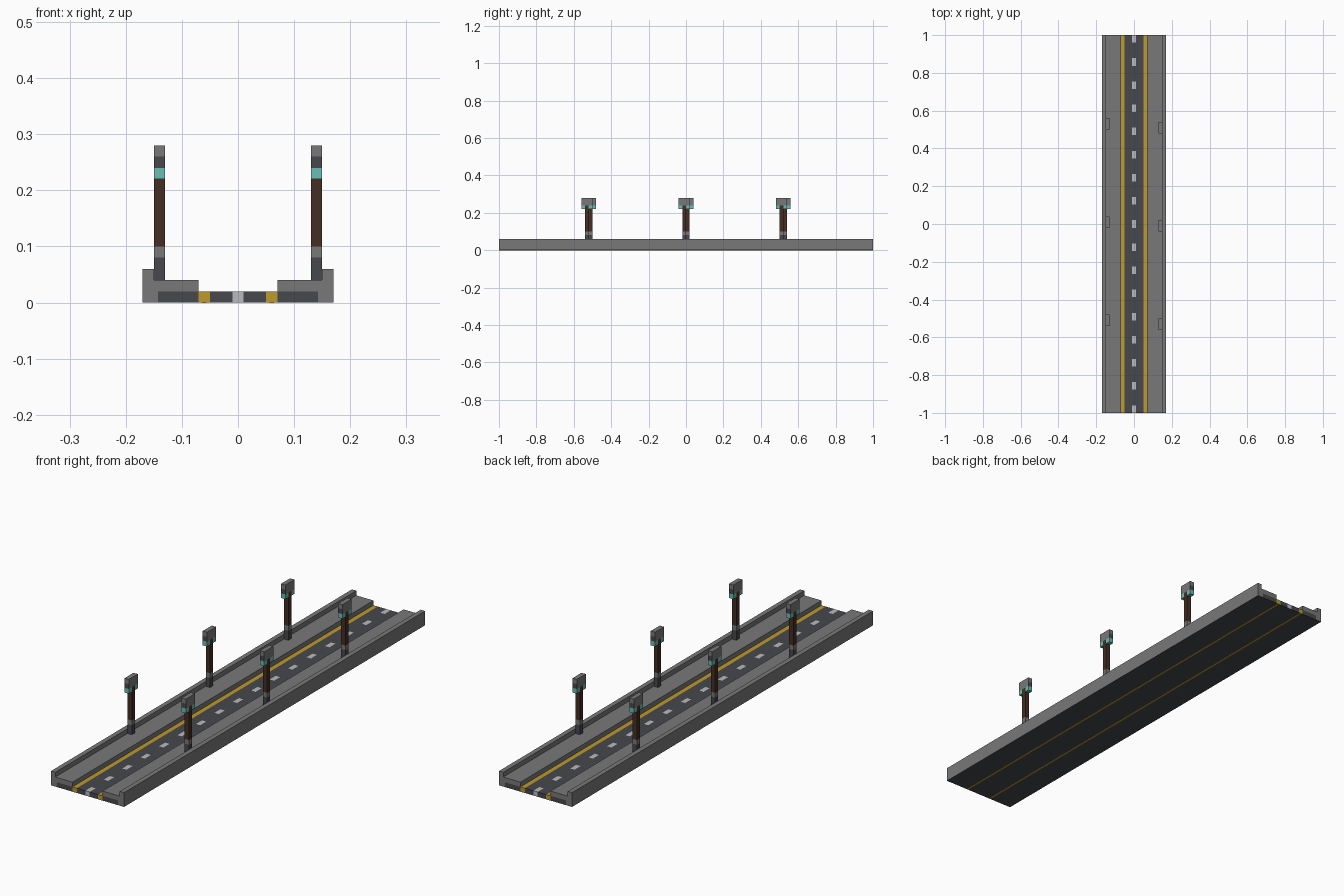
import bpy, bmesh

cube = bpy.data.objects.get("Cube")
if cube:
    bpy.data.objects.remove(cube, do_unlink=True)


def material(name, rgb):
    m = bpy.data.materials.new(name)
    m.use_nodes = True
    m.diffuse_color = (*rgb, 1)
    m.node_tree.nodes["Principled BSDF"].inputs["Base Color"].default_value = (*rgb, 1)
    return m


GREY = material("concrete grey", (0.19, 0.19, 0.19))
DARK = material("asphalt dark", (0.062, 0.065, 0.073))
YELLOW = material("line yellow", (0.51, 0.32, 0.025))
WHITE = material("dash white", (0.5, 0.5, 0.52))
BROWN = material("post brown", (0.059, 0.027, 0.017))
CYAN = material("lamp cyan", (0.147, 0.51, 0.46))

U = 0.02        # block size
HALF = 1.0      # half the road length


def finish(name, bm, mats, rule=None):
    bmesh.ops.recalc_face_normals(bm, faces=bm.faces)
    bm.normal_update()
    if rule:
        for f in bm.faces:
            f.material_index = int(rule(f))
    me = bpy.data.meshes.new(name)
    bm.to_mesh(me)
    bm.free()
    for m in mats:
        me.materials.append(m)
    ob = bpy.data.objects.new(name, me)
    bpy.context.collection.objects.link(ob)
    return ob


def box(name, x, y, z, mats, rule=None):
    """Box from (low, high) ranges on each axis."""
    bm = bmesh.new()
    bmesh.ops.create_cube(bm, size=1)
    for v in bm.verts:
        v.co = [(a + b) / 2 + c * (b - a) for (a, b), c in zip((x, y, z), v.co)]
    return finish(name, bm, mats, rule)


def extrude_profile(name, points, mats, rule=None):
    """Extrude an x-z outline along the road."""
    bm = bmesh.new()
    face = bm.faces.new([bm.verts.new((x, -HALF, z)) for x, z in points])
    new = bmesh.ops.extrude_face_region(bm, geom=[face])["geom"]
    for v in new:
        if isinstance(v, bmesh.types.BMVert):
            v.co.y = HALF
    return finish(name, bm, mats, rule)


def faces_down(f):
    return f.normal.z < -0.5


full = (-HALF, HALF)

# Kerb with raised walkway, edge line and outer road strip on each side
outline = [(0.07, 0.02), (0.07, 0.04), (0.15, 0.04), (0.15, 0.06),
           (0.17, 0.06), (0.17, 0), (0.143, 0), (0.143, 0.02)]
for side, s in (("left", 1), ("right", -1)):
    extrude_profile(side + "_kerb_walkway", [(s * x, z) for x, z in outline],
                    [GREY, DARK], lambda f: faces_down(f) and f.calc_center_median().z < 0.01)

    def span(a, b):
        return tuple(sorted((s * a, s * b)))

    box(side + "_under_walkway", span(0.07, 0.143), full, (0, U), [DARK])
    box(side + "_edge_line", span(0.05, 0.07), full, (0, U), [YELLOW, DARK], faces_down)
    box(side + "_under_line", span(0.056, 0.064), full, (-0.0005, 0.001), [YELLOW])
    box(side + "_lane", span(0.01, 0.05), full, (0, U), [DARK])

# Centre strip: white dashes with asphalt between them
COUNT = 17
step = (2 * HALF - 2 * U) / (COUNT - 1)
for i in range(COUNT):
    y = -HALF + i * step
    box("centre_dash", (-U / 2, U / 2), (y, y + 2 * U), (0, U), [WHITE, DARK], faces_down)
    if i < COUNT - 1:
        box("centre_gap", (-U / 2, U / 2), (y + 2 * U, y + step), (0, U), [DARK])


def lamp_post(x, y):
    xs = (x - U / 2, x + U / 2)
    core = (y - U / 2, y + U / 2)
    wide = (y - 1.5 * U, y + 1.5 * U)
    box("post_foot", xs, core, (0.04, 0.08), [DARK])
    box("post_collar", xs, core, (0.08, 0.10), [GREY])
    box("post_shaft", xs, core, (0.10, 0.24), [BROWN])
    for d in (-U, U):
        box("hanging_lamp", xs, (core[0] + d, core[1] + d), (0.22, 0.24), [CYAN])
    box("post_arm", xs, wide, (0.24, 0.26), [GREY, DARK],
        lambda f: abs(f.normal.y) > 0.5)
    box("post_cap", xs, wide, (0.26, 0.28), [GREY])


# Staggered lamp posts on both walkways
for s in (1, -1):
    for y in (-0.52, 0, 0.52):
        lamp_post(s * 0.14, y - s * U / 2)
